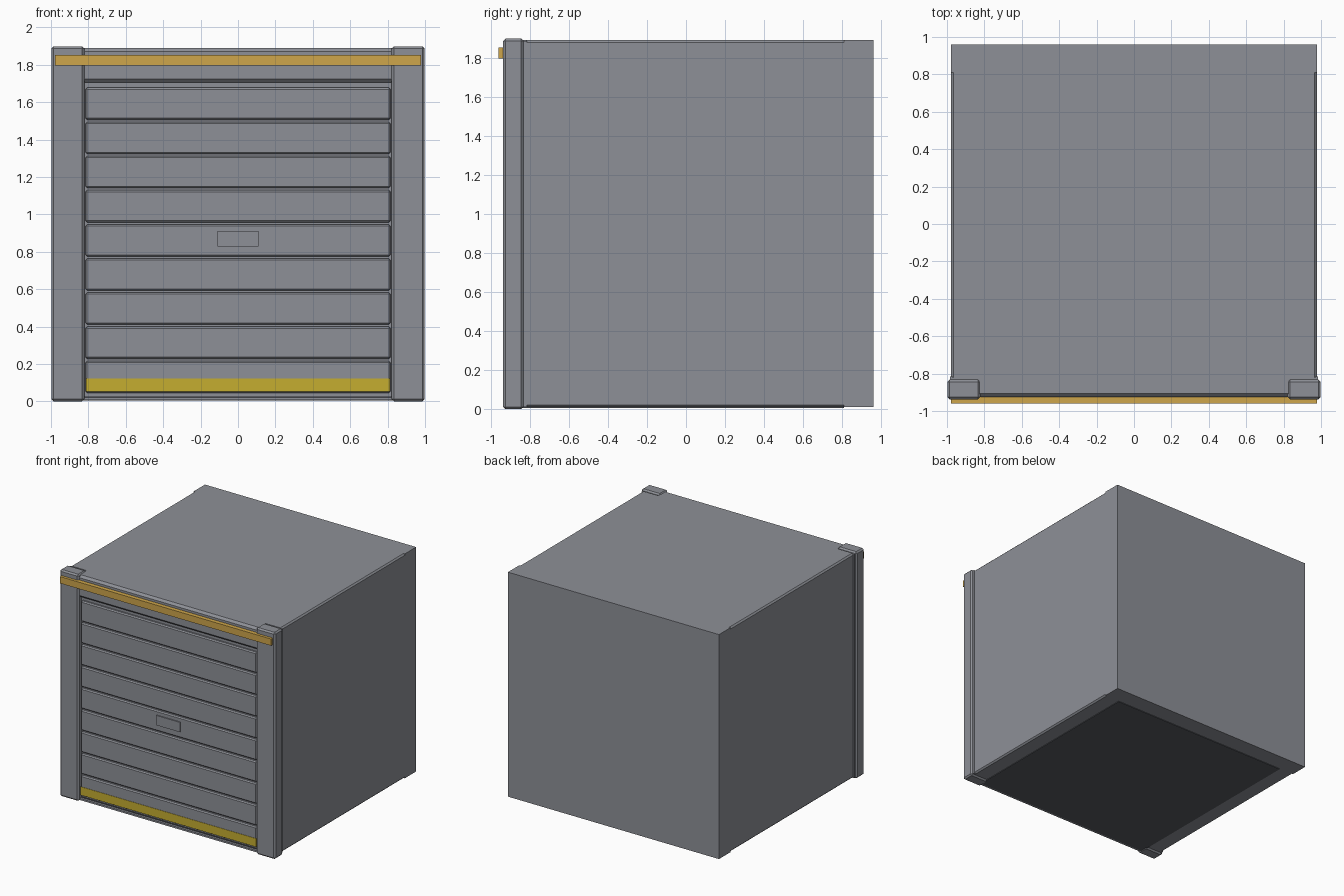
import bpy
import bmesh

cube = bpy.data.objects.get("Cube")
if cube:
    bpy.data.objects.remove(cube, do_unlink=True)


def material(name, rgb):
    m = bpy.data.materials.new(name)
    m.use_nodes = True
    colour = (*rgb, 1)
    m.diffuse_color = colour
    m.node_tree.nodes["Principled BSDF"].inputs["Base Color"].default_value = colour
    return m


GREY = material("painted grey steel", (0.27, 0.28, 0.31))
DARK = material("dark floor", (0.10, 0.105, 0.12))
AMBER = material("amber light bar", (0.62, 0.38, 0.07))
YELLOW = material("yellow warning stripe", (0.56, 0.42, 0.03))


def box(name, x, y, z, mat, bevel=0.0, axis=None):
    """Box from (min, max) ranges; the bevel can be limited to edges along one axis."""
    bm = bmesh.new()
    bmesh.ops.create_cube(bm, size=1)
    for v in bm.verts:
        v.co = [r[0] if c < 0 else r[1] for c, r in zip(v.co, (x, y, z))]
    if bevel:
        edges = [e for e in bm.edges if axis is None
                 or abs((e.verts[1].co - e.verts[0].co).normalized()[axis]) > 0.9]
        bmesh.ops.bevel(bm, geom=edges, offset=bevel, segments=1, affect='EDGES')
    mesh = bpy.data.meshes.new(name)
    bm.to_mesh(mesh)
    bm.free()
    mesh.materials.append(mat)
    ob = bpy.data.objects.new(name, mesh)
    bpy.context.collection.objects.link(ob)
    return ob


# Container shell: long edges chamfered, square-edged at the rear
box("shell", (-0.978, 0.978), (-0.82, 0.81), (0.01, 1.89), GREY, 0.012, axis=1)
box("rear_wall", (-0.978, 0.978), (0.81, 0.96), (0.01, 1.89), GREY)
box("floor_plate", (-0.84, 0.84), (-0.90, 0.81), (0.005, 0.03), DARK)

# Front corner posts, each with a narrow recess behind it
for side, s in (("left", 1), ("right", -1)):
    xs = sorted((s * 0.822, s * 0.998))
    box(side + "_post", xs, (-0.937, -0.832), (0.0, 1.898), GREY, 0.012)
    xs = sorted((s * 0.822, s * 0.985))
    box(side + "_post_recess", xs, (-0.84, -0.815), (0.012, 1.885), GREY)

# Lintel and the backing behind the shutter
box("lintel", (-0.83, 0.83), (-0.925, -0.80), (1.705, 1.89), GREY, 0.018, axis=0)
box("shutter_backing", (-0.83, 0.83), (-0.895, -0.80), (0.03, 1.72), GREY)
box("door_sill", (-0.83, 0.83), (-0.92, -0.80), (0.008, 0.022), GREY)

# Roller shutter slats
PITCH = 0.1825
for i in range(9):
    z = 0.045 + i * PITCH
    box(f"shutter_slat_{i + 1}", (-0.815, 0.815), (-0.918, -0.88),
        (z, z + 0.172), GREY, 0.009)

# Details on the front
box("lock_plate", (-0.11, 0.11), (-0.927, -0.91), (0.828, 0.91), GREY)
box("warning_stripe", (-0.813, 0.813), (-0.921, -0.9125), (0.052, 0.122), YELLOW)
box("light_bar", (-0.978, 0.978), (-0.96, -0.92), (1.797, 1.853), AMBER)
